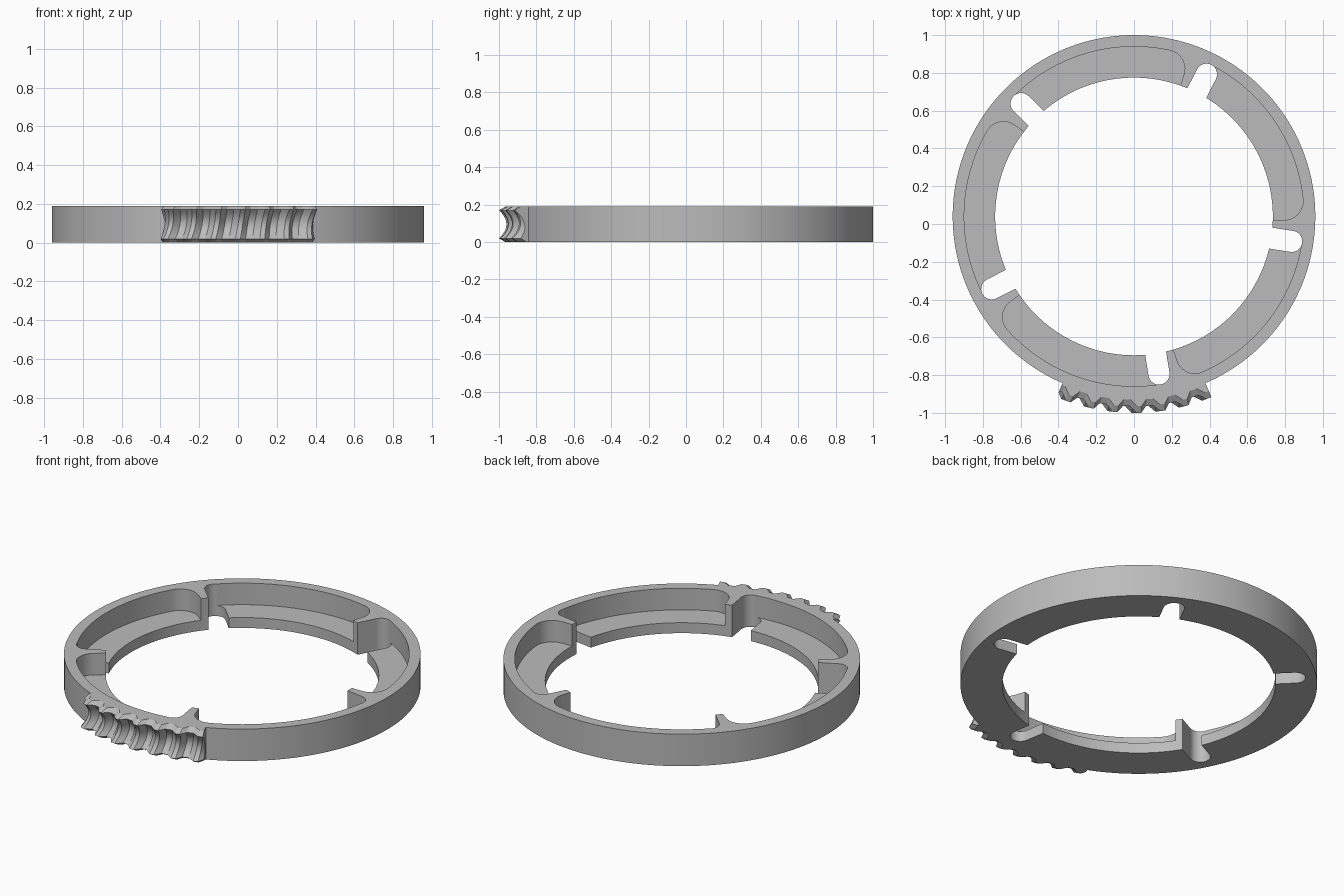
import bpy, bmesh, math
from math import radians, cos, sin, pi
from mathutils import Vector

cube = bpy.data.objects.get("Cube")
if cube:
    bpy.data.objects.remove(cube, do_unlink=True)

CY, H, FLOOR = 0.04, 0.19, 0.062
R_OUT, R_IN, R_POCKET = 0.96, 0.735, 0.899

grey = bpy.data.materials.new("plain grey")
grey.use_nodes = True
colour = (0.5, 0.5, 0.5, 1)
grey.diffuse_color = colour
grey.node_tree.nodes["Principled BSDF"].inputs["Base Color"].default_value = colour


def polar(r, a):
    return Vector((r * cos(a), r * sin(a)))


def arc(r, a0, a1, n, centre=Vector((0, 0))):
    return [centre + polar(r, a0 + (a1 - a0) * i / n) for i in range(n + 1)]


def finish(bm, name):
    bmesh.ops.recalc_face_normals(bm, faces=bm.faces)
    mesh = bpy.data.meshes.new(name)
    bm.to_mesh(mesh)
    bm.free()
    mesh.materials.append(grey)
    ob = bpy.data.objects.new(name, mesh)
    bpy.context.collection.objects.link(ob)
    return ob


def prism(name, outline, z0, z1):
    bm = bmesh.new()
    face = bm.faces.new([bm.verts.new((p.x, p.y + CY, z0)) for p in outline])
    top = bmesh.ops.extrude_face_region(bm, geom=[face])["geom"]
    bmesh.ops.translate(bm, vec=(0, 0, z1 - z0),
                        verts=[v for v in top if isinstance(v, bmesh.types.BMVert)])
    return finish(bm, name)


def smooth(ob, angle):
    bpy.ops.object.select_all(action='DESELECT')
    ob.select_set(True)
    bpy.context.view_layer.objects.active = ob
    bpy.ops.object.shade_smooth_by_angle(angle=radians(angle))


# Ring body and its central bore
ring = prism("ring_body", arc(R_OUT, 0, 2 * pi, 180)[:-1], 0, H)
cutters = [prism("bore_cutter", arc(R_IN, 0, 2 * pi, 180)[:-1], -0.1, H + 0.1)]

# Five round-ended slots, each with a pocket that opens into the next slot
for k in range(5):
    s = radians(63 + 72 * k)
    side = polar(0.056, s + pi / 2)
    slot = arc(0.056, s - pi / 2, s + pi / 2, 16, polar(0.845, s))
    slot += [polar(0.6, s) + side, polar(0.6, s) - side]
    cutters.append(prism("slot_cutter", slot, -0.1, H + 0.1))

    bend = s + radians(14.8)
    end = s + radians(72)
    pocket = arc(R_POCKET, end, bend, 40)
    pocket += arc(0.1, bend, s - radians(81), 14, polar(R_POCKET - 0.1, bend))[1:]
    pocket.append(pocket[-1] - polar(0.12, s + radians(9)))
    tip = pocket[-1]
    pocket += arc(tip.length, s + radians(8), end, 24)[1:]
    cutters.append(prism("pocket_cutter", pocket, FLOOR, H + 0.1))

for c in cutters:
    c.hide_render = True
    mod = ring.modifiers.new("cut", 'BOOLEAN')
    mod.operation, mod.solver, mod.object = 'DIFFERENCE', 'EXACT', c
    bpy.context.view_layer.objects.active = ring
    bpy.ops.object.modifier_apply(modifier=mod.name)
for c in cutters:
    bpy.data.objects.remove(c, do_unlink=True)
smooth(ring, 30)

# Slanted, hollow-throated teeth on the front rim
HALF, PITCH, SLANT, TEETH = radians(23.2), radians(7), 0.17, 7
SHAPE = [(0, 1), (0.2, 1), (0.42, 0), (0.72, 0), (1, 1)]


def tooth(t):
    t %= 1
    for (a, u), (b, v) in zip(SHAPE, SHAPE[1:]):
        if t <= b:
            return u + (v - u) * (t - a) / (b - a)


def throat(z):
    edge = min(z, H - z)
    if edge < 0.02:
        return 1.005 + 0.035 * edge / 0.02
    return 1.0 + 0.04 * ((z - H / 2) / (H / 2 - 0.02)) ** 2


levels = [0] + [0.02 + (H - 0.04) * i / 10 for i in range(11)] + [H]
steps = [k + t for k in range(-TEETH // 2 - 1, TEETH // 2 + 2) for t, _ in SHAPE[:-1]]
bm = bmesh.new()
front, back = [], []
for z in levels:
    f_row, b_row = [], []
    for t in steps:
        shear = SLANT * (z - H / 2)
        a = max(-HALF, min(HALF, t * PITCH + shear))
        depth = 0.035 * (1 - tooth((a - shear) / PITCH))
        for row, r in ((f_row, throat(z) - depth), (b_row, 0.95)):
            p = polar(r, a - pi / 2)
            row.append(bm.verts.new((p.x, p.y + CY, z)))
    front.append(f_row)
    back.append(b_row)


def skin(rows):
    for lo, hi in zip(rows, rows[1:]):
        for i in range(len(lo) - 1):
            bm.faces.new((lo[i], lo[i + 1], hi[i + 1], hi[i]))


skin(front)
skin(back)
skin([front[0], back[0]])
skin([front[-1], back[-1]])
for i in (0, -1):
    skin([[row[i] for row in front], [row[i] for row in back]])
bmesh.ops.remove_doubles(bm, verts=bm.verts, dist=0.0002)
teeth = finish(bm, "grip_teeth")
smooth(teeth, 20)
